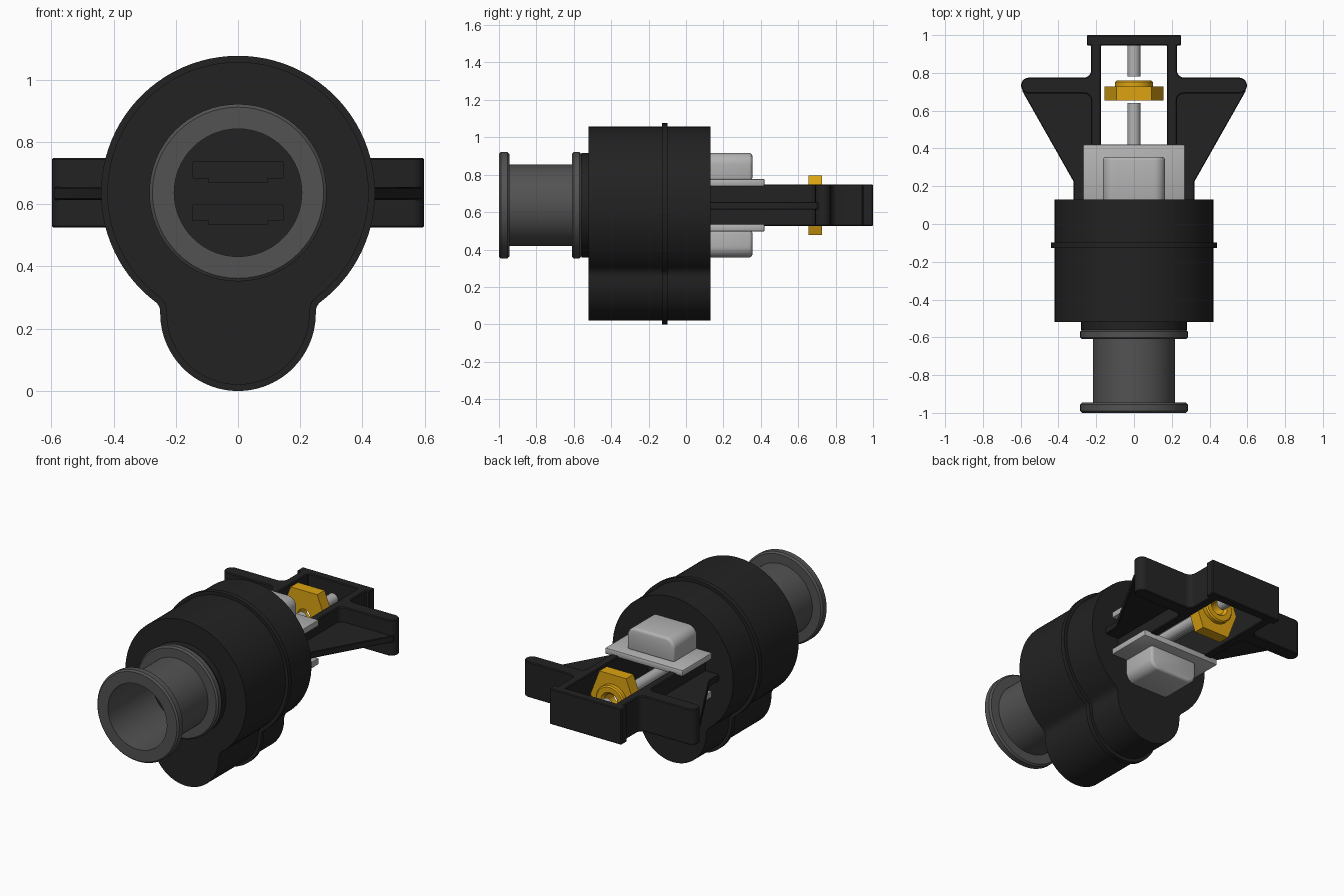
import bpy, bmesh, math
from math import cos, sin, pi, atan2, sqrt

if "Cube" in bpy.data.objects:
    bpy.data.objects.remove(bpy.data.objects["Cube"])

ZC = 0.637  # height of the main axis


def material(name, rgb):
    m = bpy.data.materials.new(name)
    m.diffuse_color = (*rgb, 1)
    m.use_nodes = True
    m.node_tree.nodes["Principled BSDF"].inputs["Base Color"].default_value = m.diffuse_color
    return m


BLACK = material("black_plastic", (0.016, 0.016, 0.016))
DARK = material("dark_grey", (0.085, 0.085, 0.085))
LIGHT = material("light_grey", (0.45, 0.45, 0.45))
BRASS = material("brass", (0.72, 0.37, 0.006))


def finish(name, bm, mat, bevel=0, segs=2):
    bmesh.ops.recalc_face_normals(bm, faces=bm.faces)
    if bevel:
        edges = [e for e in bm.edges if e.calc_face_angle(0) > 0.6]
        bmesh.ops.bevel(bm, geom=edges, offset=bevel, segments=segs,
                        profile=0.5, affect='EDGES', clamp_overlap=True)
    me = bpy.data.meshes.new(name)
    bm.to_mesh(me)
    bm.free()
    ob = bpy.data.objects.new(name, me)
    bpy.context.collection.objects.link(ob)
    if mat:
        me.materials.append(mat)
    return ob


def prism(name, pts, plane, a, b, mat, bevel=0, segs=2):
    """Extrude a 2D outline: 'xz' along y, 'xy' along z."""
    bm = bmesh.new()
    put = (lambda p, t: (p[0], t, p[1])) if plane == 'xz' else (lambda p, t: (p[0], p[1], t))
    lo = [bm.verts.new(put(p, a)) for p in pts]
    hi = [bm.verts.new(put(p, b)) for p in pts]
    bm.faces.new(lo)
    bm.faces.new(hi)
    n = len(pts)
    for i in range(n):
        j = (i + 1) % n
        bm.faces.new((lo[i], lo[j], hi[j], hi[i]))
    return finish(name, bm, mat, bevel, segs)


def lathe(name, prof, mat, n=64):
    """Revolve a closed (radius, y) loop about the main axis."""
    bm = bmesh.new()
    rings = [[bm.verts.new((r * cos(2 * pi * k / n), y, ZC + r * sin(2 * pi * k / n)))
              for r, y in prof] for k in range(n)]
    m = len(prof)
    for k in range(n):
        p, q = rings[k], rings[(k + 1) % n]
        for i in range(m):
            j = (i + 1) % m
            bm.faces.new((p[i], p[j], q[j], q[i]))
    return finish(name, bm, mat)


def arc(cx, cy, r, a0, a1, n):
    return [(cx + r * cos(a0 + (a1 - a0) * i / n), cy + r * sin(a0 + (a1 - a0) * i / n))
            for i in range(n + 1)]


def circle(r, n=48):
    return arc(0, ZC, r, 0, 2 * pi, n)[:-1]


def mirrored(right):
    """Complete a right-hand outline with its left-hand mirror."""
    return right + [(-x, y) for x, y in reversed(right) if x > 1e-5]


def keyhole(off):
    """Large circle with a lower lobe, blended by fillets."""
    R, r, f, zb = 0.42 + off, 0.23 + off, 0.06 - off, 0.25
    d, a, b = ZC - zb, R + f, r + f
    h = (d * d + b * b - a * a) / (2 * d)
    fx, fz = sqrt(b * b - h * h), zb + h
    ta, tb = atan2(fz - ZC, fx), atan2(h, fx)
    right = [(0, ZC + R)] + arc(0, ZC, R, pi / 2, ta, 36)[1:]
    right += arc(fx, fz, f, ta + pi, tb + pi, 8)[1:] if abs(ta - tb) < pi else []
    right += arc(0, zb, r, tb, -pi / 2, 24)[1:-1] + [(0, zb - r)]
    return mirrored(right)


# Housing and its seam flange
prism("housing", keyhole(0), 'xz', -0.52, 0.13, BLACK)
prism("housing_flange", keyhole(0.02), 'xz', -0.128, -0.098, BLACK)

# Neck disc with two stepped slots
neck = prism("neck", circle(0.28, 64), 'xz', -0.56, -0.51, BLACK)
for i, z in enumerate((0.672, 0.535)):
    slot = mirrored([(0.095, z), (0.095, z + 0.013), (0.145, z + 0.013), (0.145, z + 0.064)])
    cut = prism(f"slot_cutter_{i}", slot, 'xz', -0.60, -0.53, None)
    cut.hide_render = True
    cut.hide_viewport = True
    mod = neck.modifiers.new("slot", 'BOOLEAN')
    mod.operation = 'DIFFERENCE'
    mod.object = cut

# Flanged spool pipe
lathe("spool_pipe", [
    (0.205, -1.0), (0.275, -1.0), (0.285, -0.99), (0.285, -0.955), (0.275, -0.945),
    (0.218, -0.945), (0.218, -0.61), (0.275, -0.61), (0.285, -0.60), (0.285, -0.57),
    (0.275, -0.56), (0.205, -0.56)], DARK)

# Yoke frame: two arms, end bar and cross handles
yoke = [(0.175, 0.945), (0.175, 0.12), (0.227, 0.12), (0.227, 0.65)]
yoke += arc(0.262, 0.655, 0.035, pi, pi / 2, 4)
yoke += arc(0.556, 0.733, 0.042, -pi / 2, pi / 2, 10)
yoke += arc(0.265, 0.813, 0.038, -pi / 2, -pi, 5)
yoke += [(0.227, 0.945), (0.25, 0.945), (0.25, 1.0)]
prism("yoke_frame", mirrored(yoke), 'xy', 0.525, 0.749, BLACK, 0.005, 1)

# Thin triangular webs under the handles
for s, side in ((1, "right"), (-1, "left")):
    web = [(0.2, 0.12), (0.32, 0.12), (0.32, 0.225), (0.592, 0.705), (0.57, 0.73), (0.2, 0.73)]
    prism(f"handle_web_{side}", [(s * x, y) for x, y in web], 'xy', 0.614, 0.655, BLACK, 0.004, 1)

# Upper and lower jaws: plate plus rounded block
for s, side in ((1, "upper"), (-1, "lower")):
    plate = [(-0.27, 0.10), (0.27, 0.10), (0.27, 0.42), (-0.27, 0.42)]
    prism(f"jaw_plate_{side}", plate, 'xy', ZC + s * 0.101, ZC + s * 0.141, LIGHT, 0.008)
    block = [(0.165, 0.13)] + arc(0.105, 0.22, 0.06, 0, pi / 2, 8)
    block = [(x, ZC + s * z) for x, z in mirrored(block)]
    prism(f"jaw_block_{side}", block, 'xz', 0.10, 0.355, LIGHT, 0.018, 3)

# Threaded rod in two visible lengths
prism("rod_inner", circle(0.034, 32), 'xz', 0.12, 0.64, LIGHT)
prism("rod_outer", circle(0.034, 32), 'xz', 0.78, 0.96, LIGHT)

# Brass hex nut with a bored collar
bm = bmesh.new()
N = 48
hexagon = [(0.155, 0), (0.093, 0.16), (-0.093, 0.16), (-0.155, 0), (-0.093, -0.16), (0.093, -0.16)]
outer, inner = [], []
for i in range(6):
    (x0, z0), (x1, z1) = hexagon[i], hexagon[(i + 1) % 6]
    for k in range(8):
        t = k / 8
        outer.append((x0 + (x1 - x0) * t, z0 + (z1 - z0) * t))
        a = 2 * pi * (i * 8 + k) / N
        inner.append((0.045 * cos(a), 0.045 * sin(a)))
loops = [[bm.verts.new((x, y, ZC + z)) for x, z in ring]
         for ring, y in ((inner, 0.655), (outer, 0.655), (outer, 0.728), (inner, 0.728))]
for j in range(4):
    p, q = loops[j], loops[(j + 1) % 4]
    for k in range(N):
        m = (k + 1) % N
        bm.faces.new((p[k], p[m], q[m], q[k]))
finish("hex_nut", bm, BRASS)
lathe("nut_collar", [(0.045, 0.72), (0.10, 0.72), (0.10, 0.752), (0.092, 0.76),
                     (0.06, 0.76), (0.045, 0.745)], BRASS, 48)

# Smooth curved faces, keep hard edges
for ob in bpy.data.objects:
    ob.select_set(not ob.hide_render)
bpy.context.view_layer.objects.active = neck
bpy.ops.object.shade_smooth_by_angle(angle=math.radians(30))
